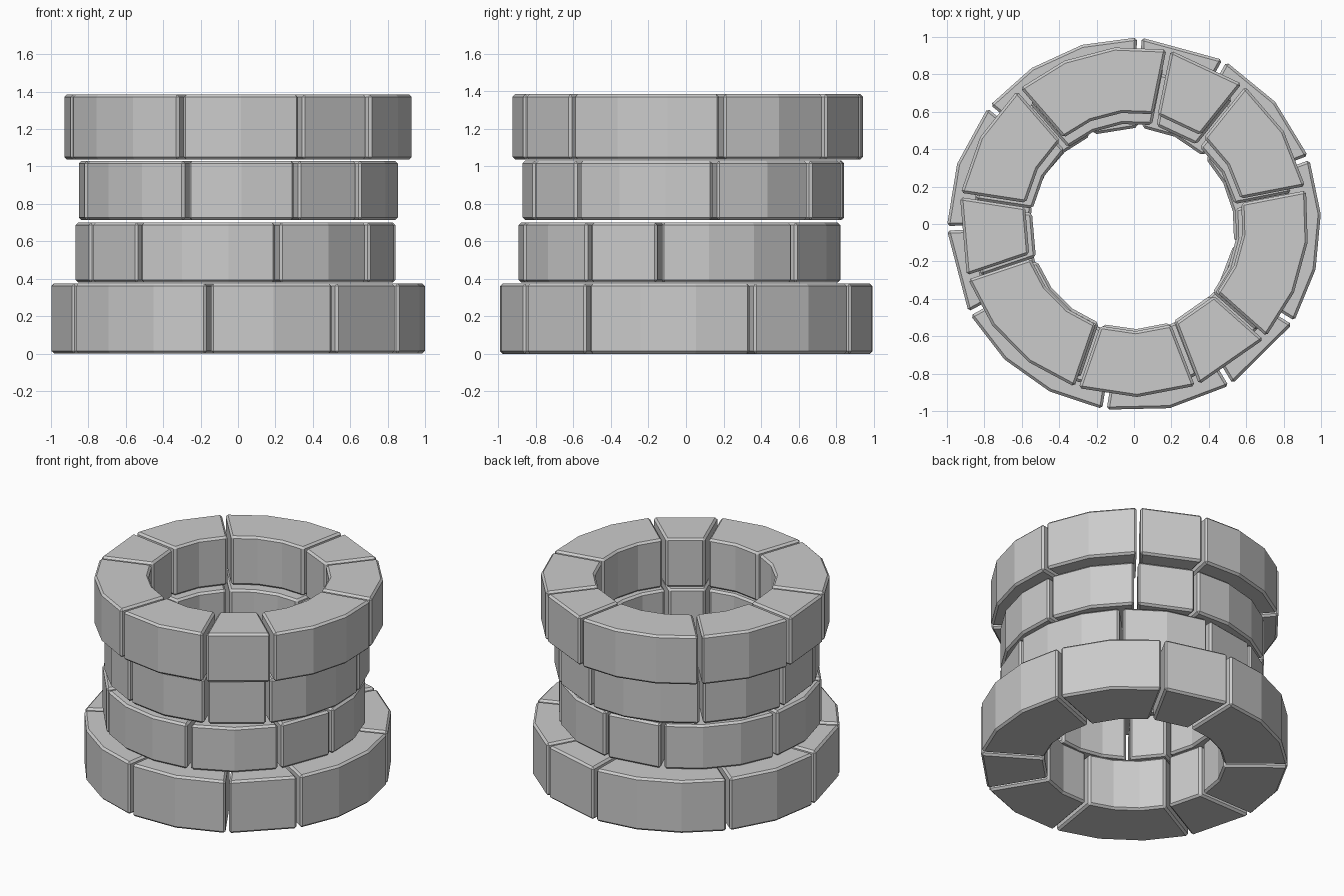
import bpy, bmesh
from math import sin, cos, asin, radians

if "Cube" in bpy.data.objects:
    bpy.data.objects.remove(bpy.data.objects["Cube"])

GAP = 0.024      # parallel joint between neighbouring stones
BEVEL = 0.014

# stone pattern, counter-clockwise: (width in degrees, straight segments)
PATTERN = [(40.2, 2), (27.3, 1), (52.5, 3)]

# courses: name, centre x, centre y, inner r, outer r, bottom, top, start angle
COURSES = [
    ("base_course", 0.0, -0.003, 0.585, 1.0, 0.0, 0.375, 20.9),
    ("lower_course", -0.012, -0.033, 0.55, 0.86, 0.38, 0.70, 45.2),
    ("upper_course", 0.0, -0.012, 0.55, 0.86, 0.713, 1.03, 11.2),
    ("rim_course", -0.002, 0.012, 0.585, 0.937, 1.037, 1.385, 11.0),
]


def arc(radius, a0, a1, segments):
    """Points along a faceted arc, trimmed for the joint gap."""
    trim = asin(GAP / 2 / radius)
    a0, a1 = a0 + trim, a1 - trim
    return [(radius * cos(a0 + (a1 - a0) * i / segments),
             radius * sin(a0 + (a1 - a0) * i / segments))
            for i in range(segments + 1)]


def add_stone(bm, cx, cy, r_in, r_out, z0, z1, a0, a1, segments):
    """One curved block made of quads swept around the ring."""
    rows = []
    for (xi, yi), (xo, yo) in zip(arc(r_in, a0, a1, segments),
                                  arc(r_out, a0, a1, segments)):
        section = [(xi, yi, z0), (xo, yo, z0), (xo, yo, z1), (xi, yi, z1)]
        rows.append([bm.verts.new((x + cx, y + cy, z)) for x, y, z in section])
    for p, q in zip(rows, rows[1:]):
        for k in range(4):
            n = (k + 1) % 4
            bm.faces.new((p[k], p[n], q[n], q[k]))
    bm.faces.new(rows[0][::-1])
    bm.faces.new(rows[-1])


# build each ring of stones
for name, cx, cy, r_in, r_out, z0, z1, angle in COURSES:
    bm = bmesh.new()
    for width, segments in PATTERN * 3:
        add_stone(bm, cx, cy, r_in, r_out, z0, z1,
                  radians(angle), radians(angle + width), segments)
        angle += width
    bmesh.ops.recalc_face_normals(bm, faces=bm.faces)
    mesh = bpy.data.meshes.new(name)
    bm.to_mesh(mesh)
    bm.free()
    ring = bpy.data.objects.new(name, mesh)
    bpy.context.collection.objects.link(ring)

    # chamfer the stone edges, leaving the shallow facet bends crisp
    bevel = ring.modifiers.new("chamfer", 'BEVEL')
    bevel.width = BEVEL
    bevel.segments = 1
    bevel.limit_method = 'ANGLE'
    bevel.angle_limit = radians(40)
